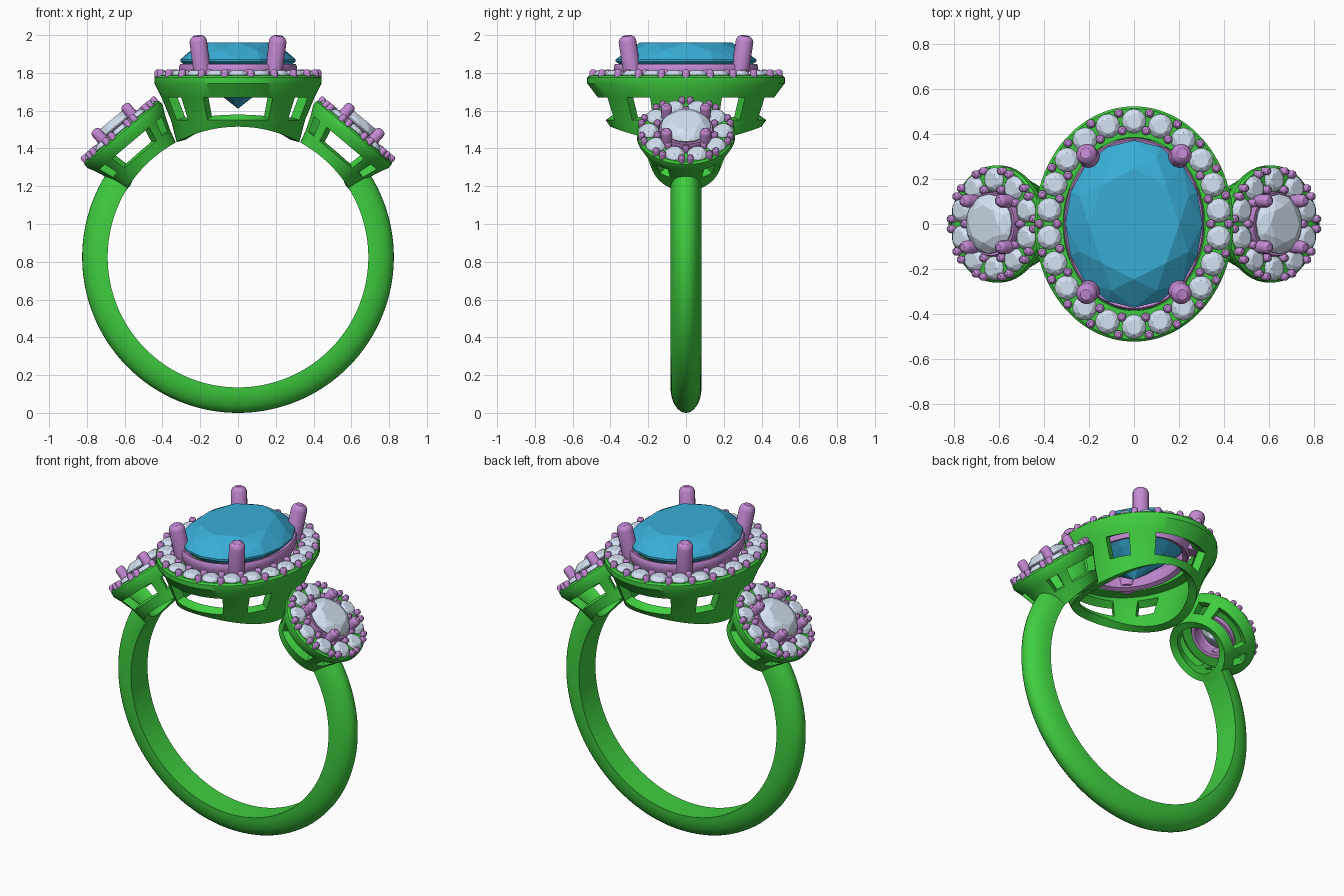
import bpy, bmesh
from math import sin, cos, pi, radians, sqrt, hypot
from mathutils import Vector, Matrix

if "Cube" in bpy.data.objects:
    bpy.data.objects.remove(bpy.data.objects["Cube"])

RING_C, R_IN, R_OUT = Vector((0, 0, 0.825)), 0.69, 0.825


def material(name, rgb):
    m = bpy.data.materials.new(name)
    m.diffuse_color = (*rgb, 1)
    m.use_nodes = True
    m.node_tree.nodes["Principled BSDF"].inputs["Base Color"].default_value = m.diffuse_color
    return m


GREEN = material("green metal", (0.05, 0.62, 0.05))
PURPLE = material("purple metal", (0.55, 0.25, 0.65))
BLUE = material("blue gem", (0.04, 0.42, 0.68))
PALE = material("pale gem", (0.66, 0.76, 0.9))


def finish(name, bm, mat, frame=Matrix(), smooth=True, thick=0, recalc=True):
    if recalc:
        bmesh.ops.recalc_face_normals(bm, faces=bm.faces)
    me = bpy.data.meshes.new(name)
    bm.to_mesh(me)
    bm.free()
    ob = bpy.data.objects.new(name, me)
    bpy.context.collection.objects.link(ob)
    if thick:  # thicken a shell inwards and keep the result
        mod = ob.modifiers.new("wall", 'SOLIDIFY')
        mod.thickness, mod.offset, mod.use_even_offset = thick, -1, True
        dg = bpy.context.evaluated_depsgraph_get()
        me = bpy.data.meshes.new_from_object(ob.evaluated_get(dg))
        ob.modifiers.clear()
        ob.data = me
    me.materials.clear()
    me.materials.append(mat)
    if smooth:
        me.shade_smooth()
        me.set_sharp_from_angle(angle=radians(35))
    ob.matrix_world = frame
    return ob


def in_window(deg, half):
    a = min(deg, 360 - deg)          # angle away from the front
    a = min(a, 180 - a)              # same pattern on the back
    return a < half or 48 < a < 66


def shell(name, rows, mat, frame, thick, window_row=None, half=0):
    """Oval shell from (rx, ry, height) rows; height None = cut to the finger hole."""
    bm = bmesh.new()
    n = 120
    c = frame.inverted() @ RING_C
    grid = []
    for rx, ry, h in rows:
        ring = []
        for j in range(n):
            a = 2 * pi * j / n - pi / 2
            x, y = rx * cos(a), ry * sin(a)
            z = c.z + sqrt(R_IN ** 2 - (x - c.x) ** 2) if h is None else h
            ring.append(bm.verts.new((x, y, z)))
        grid.append(ring)
    for i in range(len(rows) - 1):
        for j in range(n):
            if i == window_row and in_window((j + 0.5) * 360 / n, half):
                continue
            k = (j + 1) % n
            bm.faces.new((grid[i][j], grid[i + 1][j], grid[i + 1][k], grid[i][k]))
    finish(name, bm, mat, frame, thick=thick, recalc=False)


def add_gem(bm, pos, rx, ry, crown, depth, table=0.62):
    """Faceted brilliant as a convex hull, girdle at pos."""
    pts = [(0, 0, -depth)]
    for count, s, z, off in ((16, 1, 0, 0), (16, 1, crown * 0.12, 0), (8, 0.86, crown * 0.6, 0.5),
                             (8, table, crown, 0), (8, 0.56, -depth * 0.5, 0.5)):
        for i in range(count):
            a = 2 * pi * (i + off) / count
            pts.append((rx * s * cos(a), ry * s * sin(a), z))
    vs = [bm.verts.new(Vector(p) + Vector(pos)) for p in pts]
    res = bmesh.ops.convex_hull(bm, input=vs)
    loose = [v for v in vs if v.is_valid and not v.link_faces]
    bmesh.ops.delete(bm, geom=loose, context='VERTS')


def add_peg(bm, p0, p1, r, n=12):
    """Round-tipped peg from p0 to p1."""
    p0, p1 = Vector(p0), Vector(p1)
    length = (p1 - p0).length
    q = (p1 - p0).to_track_quat('Z', 'Y')
    prof = [(r, 0), (r, length - 0.7 * r), (0.85 * r, length - 0.32 * r), (0.5 * r, length - 0.08 * r)]
    rings = [[bm.verts.new(p0 + q @ Vector((s * cos(2 * pi * i / n), s * sin(2 * pi * i / n), z)))
              for i in range(n)] for s, z in prof]
    for a, b in zip(rings, rings[1:]):
        for i in range(n):
            bm.faces.new((a[i], a[(i + 1) % n], b[(i + 1) % n], b[i]))
    bm.faces.new(rings[0][::-1])
    bm.faces.new(rings[-1])


def spaced(rx, ry, n):
    """n evenly spaced (point, outward normal) pairs round an oval, from +y."""
    m = 1440
    pts = [(rx * sin(2 * pi * i / m), ry * cos(2 * pi * i / m)) for i in range(m + 1)]
    acc = [0]
    for a, b in zip(pts, pts[1:]):
        acc.append(acc[-1] + hypot(b[0] - a[0], b[1] - a[1]))
    out, k = [], 0
    for i in range(n):
        while acc[k] < acc[-1] * i / n - 1e-9:
            k += 1
        x, y = pts[k]
        out.append((Vector((x, y, 0)), Vector((x / rx ** 2, y / ry ** 2, 0)).normalized()))
    return out


def halo(label, frame, rx, ry, count, size, bead, paired):
    gems, beads = bmesh.new(), bmesh.new()
    for i, (p, nrm) in enumerate(spaced(rx, ry, count * 2)):
        if i % 2 == 0:
            add_gem(gems, p + Vector((0, 0, 0.003)), size, size, 0.024, 0.04)
            continue
        tan = Vector((-nrm.y, nrm.x, 0))
        spots = [p - nrm * 0.038]
        spots += [p + nrm * 0.042 + tan * t for t in ((-0.022, 0.022) if paired else (0,))]
        for s in spots:
            add_peg(beads, s - Vector((0, 0, 0.02)), s + Vector((0, 0, 0.034)), bead, 10)
    finish(label + "_halo_gems", gems, PALE, frame, smooth=False)
    finish(label + "_halo_beads", beads, PURPLE, frame)


def prongs(label, frame, foot, tip, r):
    bm = bmesh.new()
    for sx in (-1, 1):
        for sy in (-1, 1):
            s = Vector((sx, sy, 1))
            add_peg(bm, Vector(foot) * s, Vector(tip) * s, r, 14)
    finish(label + "_prongs", bm, PURPLE, frame)


def gem(label, frame, *args):
    bm = bmesh.new()
    add_gem(bm, *args[:-1])
    finish(label + "_gem", bm, args[-1], frame, smooth=False)


# Band: half-oval section swept round, open at the top
bm = bmesh.new()
section = [(R_IN + (R_OUT - R_IN) * sin(pi * i / 16), 0.082 * cos(pi * i / 16)) for i in range(17)]
sweep = []
for i in range(129):
    a = radians(-214 + 248 * i / 128)
    sweep.append([bm.verts.new((r * cos(a), y, RING_C.z + r * sin(a))) for r, y in section])
for a, b in zip(sweep, sweep[1:]):
    for i in range(17):
        k = (i + 1) % 17
        bm.faces.new((a[i], a[k], b[k], b[i]))
bm.faces.new(sweep[0])
bm.faces.new(sweep[-1])
finish("band", bm, GREEN)

# Centre setting
top = Matrix.Translation((0, 0, 1.785))
shell("centre_basket", [(.315, .385, 0), (.43, .513, 0), (.442, .523, -.01), (.442, .523, -.04),
                        (.405, .467, -.115), (.355, .425, -.235), (.325, .40, None)],
      GREEN, top, 0.05, 4, 27)
shell("centre_seat", [(.275, .345, .05), (.305, .375, .062), (.312, .382, .05), (.312, .382, .02),
                      (.295, .365, -.02), (.275, .345, -.07)], PURPLE, top, 0.03)
gem("centre", top, (0, 0, 0.075), 0.305, 0.372, 0.1, 0.25, 0.66, BLUE)
prongs("centre", top, (.18, .275, -.05), (.215, .315, .215), 0.047)
halo("centre", top, 0.38, 0.457, 22, 0.054, 0.02, False)

# Two tilted side settings
for label, s in (("left", -1), ("right", 1)):
    f = Matrix.Translation((0.62 * s, 0, 1.49)) @ Matrix.Rotation(radians(40 * s), 4, 'Y')
    shell(label + "_basket", [(.145, .145, 0), (.25, .25, 0), (.26, .26, -.01), (.26, .26, -.035),
                              (.237, .237, -.08), (.205, .205, -.16), (.185, .185, None)],
          GREEN, f, 0.045, 4, 33)
    shell(label + "_seat", [(.12, .12, .025), (.14, .14, .03), (.145, .145, .01), (.135, .135, -.06)],
          PURPLE, f, 0.02)
    gem(label, f, (0, 0, 0.035), 0.133, 0.133, 0.045, 0.11, 0.62, PALE)
    prongs(label, f, (.1, .1, -.03), (.104, .104, .1), 0.029)
    halo(label, f, 0.197, 0.197, 10, 0.054, 0.018, True)
